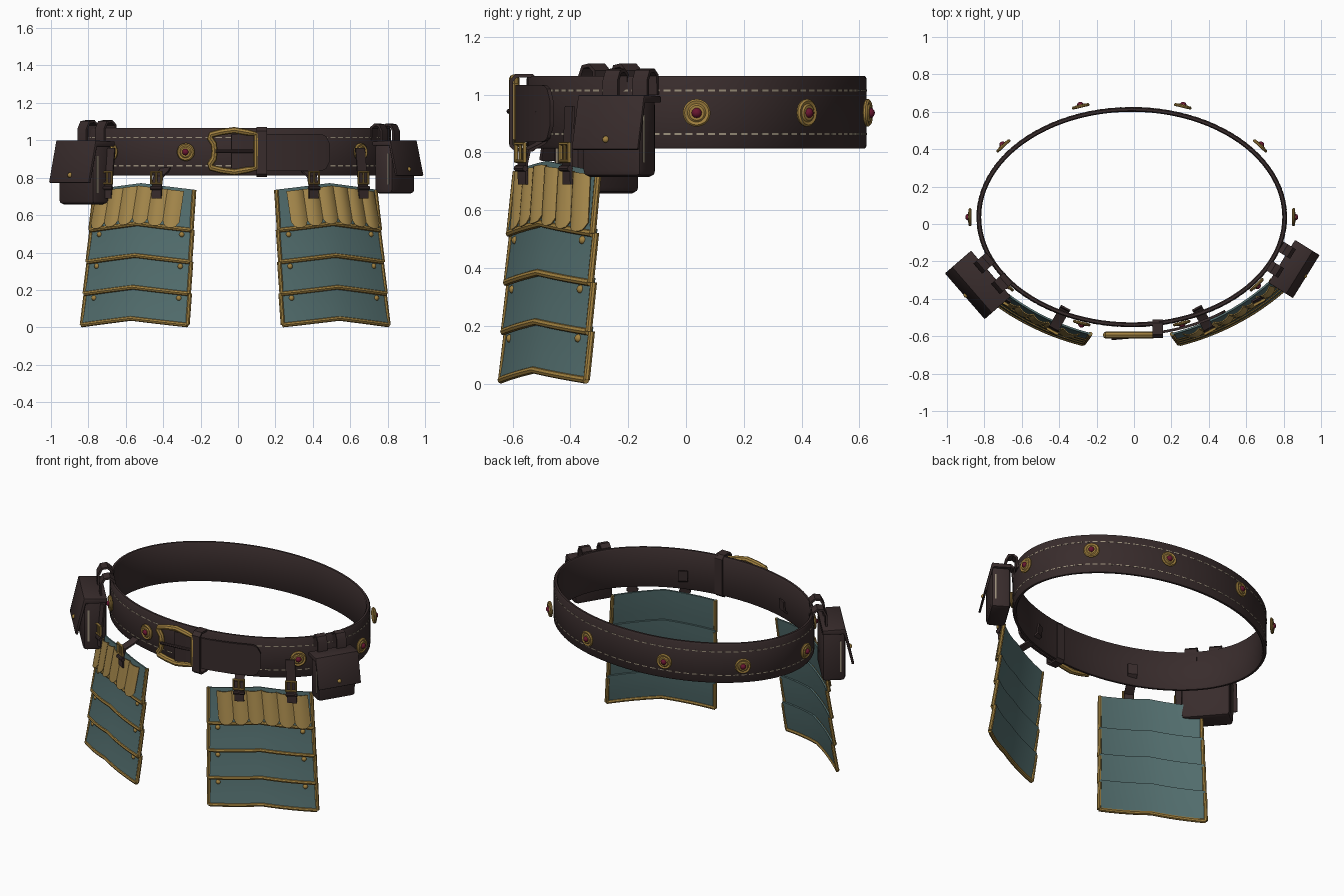
import bpy, bmesh, math
from mathutils import Vector, Matrix

if "Cube" in bpy.data.objects:
    bpy.data.objects.remove(bpy.data.objects["Cube"])

def material(name, rgb):
    m = bpy.data.materials.new(name)
    m.diffuse_color = (*rgb, 1)
    m.use_nodes = True
    m.node_tree.nodes["Principled BSDF"].inputs["Base Color"].default_value = m.diffuse_color
    return m

LEATHER = material("dark_leather", (0.040, 0.025, 0.025))
TEAL = material("teal_plate", (0.085, 0.155, 0.155))
GOLD = material("gold_trim", (0.36, 0.22, 0.05))
BRASS = material("brass_scale", (0.40, 0.26, 0.075))
RED = material("red_gem", (0.14, 0.008, 0.03))
THREAD = material("pale_thread", (0.33, 0.28, 0.20))
CX, CY, RX, RY = -0.012, 0.037, 0.83, 0.588
Z = Vector((0, 0, 1))

def obj(name, verts, faces, mat, thick=0, bevel=0):
    me = bpy.data.meshes.new(name)
    me.from_pydata([tuple(v) for v in verts], [], faces)
    bm = bmesh.new()
    bm.from_mesh(me)
    if thick:
        bmesh.ops.solidify(bm, geom=bm.faces[:], thickness=thick)
    bmesh.ops.recalc_face_normals(bm, faces=bm.faces[:])
    if bevel:
        bmesh.ops.bevel(bm, geom=bm.edges[:], offset=bevel, segments=2, profile=0.5, affect='EDGES')
    for f in bm.faces:
        f.smooth = True
    bm.to_mesh(me)
    bm.free()
    me.set_sharp_from_angle(angle=math.radians(35))
    me.materials.append(mat)
    o = bpy.data.objects.new(name, me)
    bpy.context.collection.objects.link(o)
    return o

def sheet(name, rows, mat, thick, closed=False):
    n, m = len(rows[0]), len(rows)
    faces = [(i*n+j, i*n+j+1, (i+1) % m*n+j+1, (i+1) % m*n+j)
             for i in range(m if closed else m-1) for j in range(n-1)]
    return obj(name, [p for r in rows for p in r], faces, mat, thick)

def loft(name, rings, mat, wrap=False):
    n, m = len(rings[0]), len(rings)
    faces = [(i*n+j, i*n+(j+1) % n, (i+1) % m*n+(j+1) % n, (i+1) % m*n+j)
             for i in range(m if wrap else m-1) for j in range(n)]
    if not wrap:
        faces += [tuple(range(n)), tuple(range((m-1)*n, m*n))]
    return obj(name, [p for r in rings for p in r], faces, mat)

def tube(name, pts, r, mat, ref, wrap=False, flat=1.0):
    rings, m = [], len(pts)
    for i, p in enumerate(pts):
        a = pts[(i-1) % m] if wrap or i else p
        b = pts[(i+1) % m] if wrap or i < m-1 else p
        s = (b-a).normalized().cross(ref).normalized()
        rings.append([p + s*r*math.cos(k*math.pi/4) + ref*r*flat*math.sin(k*math.pi/4) for k in range(8)])
    return loft(name, rings, mat, wrap)

def lathe(name, o, n, profile, mat, seg=18):
    t = n.cross(Z).normalized()
    b = n.cross(t)
    return loft(name, [[o + n*h + (t*math.cos(k*2*math.pi/seg) + b*math.sin(k*2*math.pi/seg))*r
                        for k in range(seg)] for r, h in profile], mat)

def dome(name, o, n, r, mat):
    return lathe(name, o, n, [(r*math.cos(a*math.pi/10)+0.0003, r*math.sin(a*math.pi/10)) for a in range(6)], mat, 12)

def E(a, off, z):
    """Point on the belt ellipse, pushed outwards."""
    n = Vector((math.cos(a)/RX, math.sin(a)/RY, 0)).normalized()
    return Vector((CX+RX*math.cos(a), CY+RY*math.sin(a), z)) + n*off, n

# Belt band
SEC = [(0, .822), (0, 1.056), (-.006, 1.065), (-.019, 1.065), (-.025, 1.056),
       (-.025, .822), (-.019, .813), (-.006, .813)]
loft("belt", [[E(i*math.pi/48, o, z)[0] for o, z in SEC] for i in range(96)], LEATHER, True)

# Belt stitching
sv, sf = [], []
for z in (1.014, .864):
    for i in range(96):
        a = i*math.pi/48
        k = len(sv)
        sv += [E(a, .001, z-.003)[0], E(a+.042, .001, z-.003)[0], E(a+.042, .001, z+.003)[0], E(a, .001, z+.003)[0]]
        sf.append((k, k+1, k+2, k+3))
obj("belt_stitching", sv, sf, THREAD, .003)

# Jewelled studs
A1, A2 = math.atan2(.365/RY, .68/RX), math.acos(.265/RX)
for a in (0, A1, A2, math.pi-A2, math.pi-A1, math.pi, math.pi+A1, math.pi+A2, -A2, -A1):
    front = math.sin(a) < -.1
    p, n = E(a, .002 if front else .028, .937)
    lathe("stud", p, n, [(.044, 0), (.048, .004), (.048, .010), (.042, .016), (.032, .013), (.026, .018), (.018, .018)], GOLD, 20)
    dome("stud_gem", p+n*.014, n, .018, RED)

# Belt tongue
rows = []
a0, a1 = math.acos((-.03-CX)/RX), math.acos((.475-CX)/RX)
for i in range(25):
    s = i/24
    h = .098 if s < .88 else .045 + .053*math.sqrt(max(0, 1-((s-.88)/.12)**2))
    rows.append([E(-(a0+(a1-a0)*s), .034-.012*s, .935+h*k)[0] for k in (-1, -.5, 0, .5, 1)])
sheet("belt_tongue", rows, LEATHER, .014)
for x in (.25, .31, .37):
    p, n = E(-math.acos((x-CX)/RX), .035, .935)
    lathe("tongue_hole", p, n, [(.008, 0), (.008, .004)], LEATHER, 10)

# Keeper loop around the belt
sheet("belt_keeper", [[Vector((x, y, z)) for x in (.10, .155)] for y, z in
      ((-.61, .82), (-.61, 1.05), (-.59, 1.072), (-.53, 1.072), (-.51, 1.05), (-.51, .82), (-.53, .803), (-.59, .803))],
      LEATHER, .012, True)

# Main buckle: frame and prong
half = [(.10, 0), (.10, .09), (.05, .10), (-.02, .112), (-.09, .102), (-.145, .088), (-.15, .07), (-.13, .04)]
loop = half + [(-.125, 0)] + [(x, -z) for x, z in reversed(half[1:])]
tube("buckle_frame", [Vector((x, -.594, .942+z)) for x, z in loop], .017, GOLD, Vector((0, 1, 0)), True, 1.1)
tube("buckle_prong", [Vector((x, y, .942)) for x, y in ((.09, -.592), (0, -.602), (-.12, -.612))], .009, LEATHER, Vector((0, 1, 0)))
tube("buckle_bar", [Vector((-.03, -.59, z)) for z in (.85, 1.03)], .008, LEATHER, Vector((0, 1, 0)))

# Hanging armour panel, built on the right and mirrored to the left
N, T = Vector((.475, -.88, 0)).normalized(), Vector((.88, .475, 0)).normalized()
def chev(u):
    return .035*(1-abs(2*u-1))
def P(u, z, off=0):
    v = (.735-z)/.72
    top = Vector((.205, -.59, 0)).lerp(Vector((.735, -.305, 0)), u)
    low = Vector((.235, -.63, 0)).lerp(Vector((.80, -.335, 0)), u)
    return top + (low-top)*v + N*(.15*u*(1-u)+off) + Z*(z+chev(u))

panel = []
ZS = [.735, .52, .35, .18, .013]
U = [i/12 for i in range(13)]
for i in range(4):
    zt, zb = ZS[i]+(.015 if i else 0), ZS[i+1]
    panel.append(sheet("panel_lame", [[P(u, zt+(zb-zt)*k/3, -.008+.016*(k/3)**1.5) for u in U] for k in range(4)], TEAL, .010))
    panel.append(tube("lame_rim", [P(u, zb, .012) for u in U], .013, GOLD, N))
    for u in (0, 1):
        panel.append(tube("panel_side_trim", [P(u, ZS[i], -.002), P(u, zb, .01)], .012, GOLD, N))
    if i < 3:
        for u in (.09, .9):
            panel.append(dome("lame_rivet", P(u, zb-.03, 0), N, .015, GOLD))

# Overlapping scales on the top lame
for i in range(6):
    ua = .085 + i*.146
    rows = []
    for k in range(9):
        q = k/8
        row = []
        for j in range(7):
            c = j/3-1
            zb = .555 - .035*math.sqrt(max(0, 1-c*c))
            u = ua + .146*(j/6) + .02*q
            row.append(P(u, .722+(zb-.722)*q, .008+.010*q+.016*(1-c*c)))
        rows.append(row)
    panel.append(sheet("scale", rows, BRASS, .006))

# Straps that hang the panel, with small buckles
for u, path in ((.31, ((.69, .04), (.76, .045), (.81, .035), (.835, -.02), (.88, -.075), (.94, -.075))),
                (.82, ((.69, .04), (.76, .045), (.82, .045), (.96, .045)))):
    c = chev(u)
    panel.append(sheet("hanging_strap", [[P(u, z-c, o)+T*w for w in (-.028, 0, .028)] for z, o in path], LEATHER, .010))
    m = P(u, .80-c, .052)
    panel.append(tube("strap_buckle", [m+T*x+Z*z for x, z in ((-.03, -.03), (.03, -.03), (.03, .03), (-.03, .03))],
                      .008, GOLD, N, True))
    panel.append(tube("strap_buckle_prong", [m+Z*.03, m-Z*.03], .006, GOLD, N))
    m = P(u, .745-c, .046)
    panel.append(tube("strap_keeper", [m-T*.033, m+T*.033], .011, LEATHER, N))

mirror = Matrix.Translation((-.03, 0, 0)) @ Matrix.Scale(-1, 4, (1, 0, 0))
for o in panel:
    c = o.copy()
    c.data = o.data.copy()
    c.data.transform(mirror)
    c.data.flip_normals()
    bpy.context.collection.objects.link(c)

# Belt pouches: local axes are t (along belt), n (outwards), z
def pouch(o, n, s):
    t = Z.cross(n)
    def L(w, d, z):
        return o + t*w*s + n*d*s + Z*(1+(z-1)*s)
    def prism(name, pts, w0, w1, mat, bevel=0):
        k = len(pts)
        faces = [tuple(range(k)), tuple(range(k, 2*k))] + [(i, (i+1) % k, k+(i+1) % k, k+i) for i in range(k)]
        obj(name, [L(w, d, z) for w in (w0, w1) for d, z in pts], faces, mat, 0, bevel)
    prism("pouch_body", [(0, .715), (.115, .715), (.115, .985), (0, .985)], -.12, .12, LEATHER, .022)
    prism("pouch_flap", [(0, .972), (0, .995), (.112, .999), (.155, .812), (.143, .808), (.104, .972)],
          -.135, .135, LEATHER, .004)
    for w in (-.122, .118):
        prism("pouch_seam", [(.086, .765), (.094, .765), (.094, .93), (.086, .93)], w, w+.004, THREAD)
    dome("pouch_stud", L(0, .146, .845), n, .012*s, GOLD)
    for w in (-.055, .065):
        sheet("pouch_loop", [[L(w+e, d, z) for e in (-.03, 0, .03)] for d, z in
              ((.03, .97), (.03, 1.05), (.012, 1.085), (-.02, 1.09), (-.045, 1.07), (-.048, 1.0))], LEATHER, .012)

pouch(Vector((.79, -.20, 0)), Vector((.849, -.528, 0)).normalized(), 1.0)
pouch(Vector((-.765, -.265, 0)), Vector((-.755, -.656, 0)).normalized(), 1.2)
